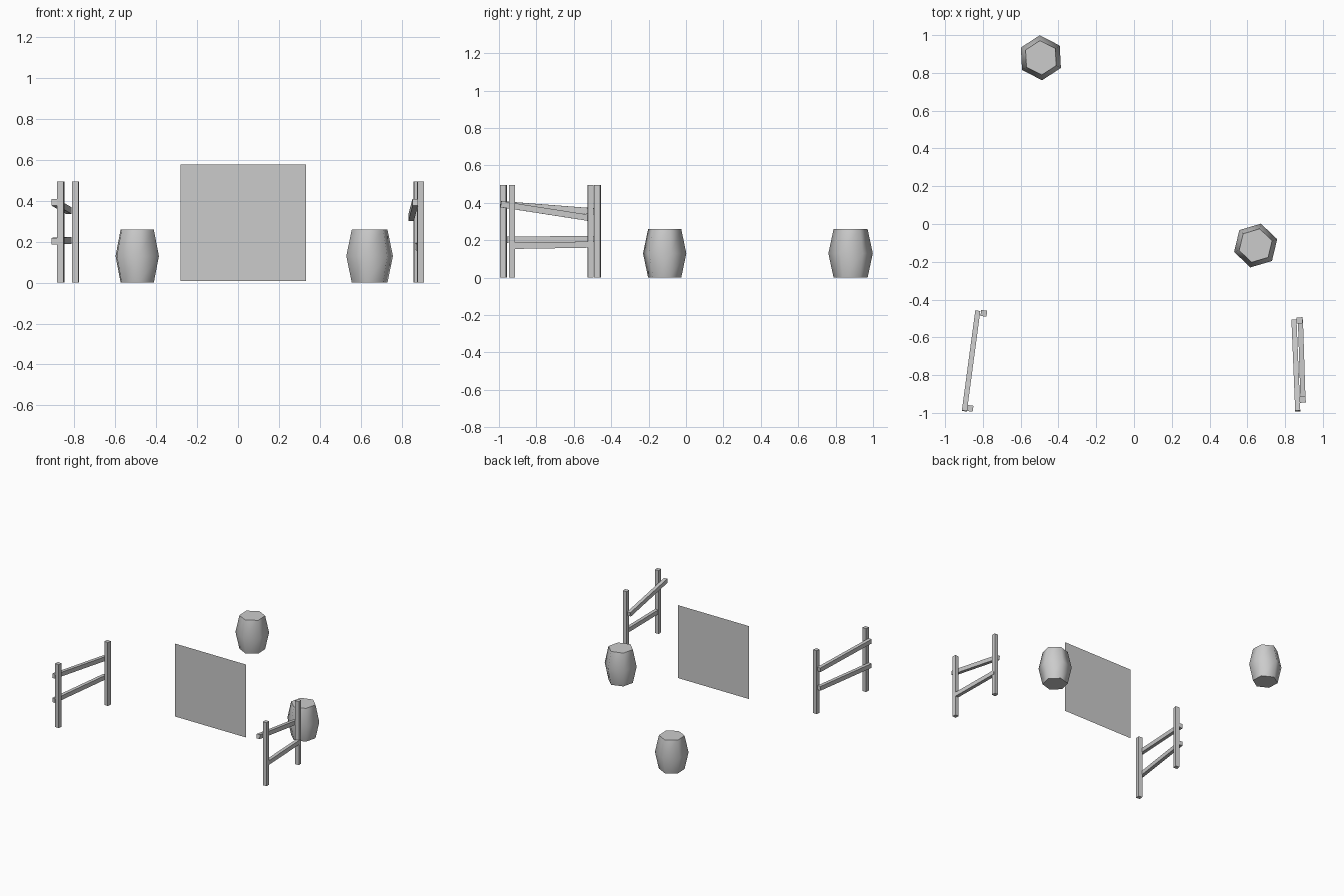
import bpy, bmesh
from math import radians, cos, sin
from mathutils import Vector, Matrix

if "Cube" in bpy.data.objects:
    bpy.data.objects.remove(bpy.data.objects["Cube"])


def finish(bm, name):
    bmesh.ops.recalc_face_normals(bm, faces=bm.faces)
    mesh = bpy.data.meshes.new(name)
    bm.to_mesh(mesh)
    bm.free()
    ob = bpy.data.objects.new(name, mesh)
    bpy.context.collection.objects.link(ob)
    return ob


def box(name, matrix, size):
    bm = bmesh.new()
    bmesh.ops.create_cube(bm, size=1)
    bm.transform(matrix @ Matrix.Diagonal((*size, 1)))
    return finish(bm, name)


def rail(name, a, b, width=0.027, height=0.033):
    a, b = Vector(a), Vector(b)
    d = b - a
    rot = d.to_track_quat('Y', 'Z').to_matrix().to_4x4()
    box(name, Matrix.Translation((a + b) / 2) @ rot, (width, d.length, height))


def post(name, x, y, turn, height=0.495, w=0.032):
    m = Matrix.Translation((x, y, height / 2)) @ Matrix.Rotation(radians(turn), 4, 'Z')
    box(name, m, (w, w, height))


def barrel(name, x, y, turn):
    # six-sided barrel with one bulging ring
    bm = bmesh.new()
    rings = []
    for z, r in ((0, 0.091), (0.13, 0.119), (0.26, 0.091)):
        rings.append([bm.verts.new((x + r * cos(radians(turn + 60 * i)),
                                    y + r * sin(radians(turn + 60 * i)), z))
                      for i in range(6)])
    for low, high in zip(rings, rings[1:]):
        for i in range(6):
            j = (i + 1) % 6
            bm.faces.new((low[i], low[j], high[j], high[i])).smooth = True
    caps = [bm.faces.new(rings[0][::-1]), bm.faces.new(rings[-1])]
    for cap in caps:
        for e in cap.edges:
            e.smooth = False
    finish(bm, name)


# left fence: both rails on the outer side of the posts
post("left_fence_back_post", -0.795, -0.473, -8)
post("left_fence_front_post", -0.868, -0.976, -8)
rail("left_fence_upper_rail", (-0.898, -0.99, 0.393), (-0.827, -0.46, 0.352))
rail("left_fence_lower_rail", (-0.898, -0.99, 0.203), (-0.827, -0.46, 0.207))

# right fence: upper rail on the inner side, lower rail between the posts
post("right_fence_back_post", 0.876, -0.51, 2.5)
post("right_fence_front_post", 0.893, -0.93, 2.5)
rail("right_fence_upper_rail", (0.867, -0.99, 0.393), (0.847, -0.508, 0.318))
rail("right_fence_lower_rail", (0.895, -0.94, 0.170), (0.881, -0.505, 0.177))

# barrels
barrel("back_barrel", -0.493, 0.88, 33)
barrel("side_barrel", 0.644, -0.114, 16.5)

# thin upright panel made of two halves
bm = bmesh.new()
cols = [[bm.verts.new((x, -0.375, z)) for z in (0.008, 0.577)] for x in (-0.282, 0.025, 0.332)]
for a, b in zip(cols, cols[1:]):
    bm.faces.new((a[0], b[0], b[1], a[1]))
finish(bm, "upright_panel")
